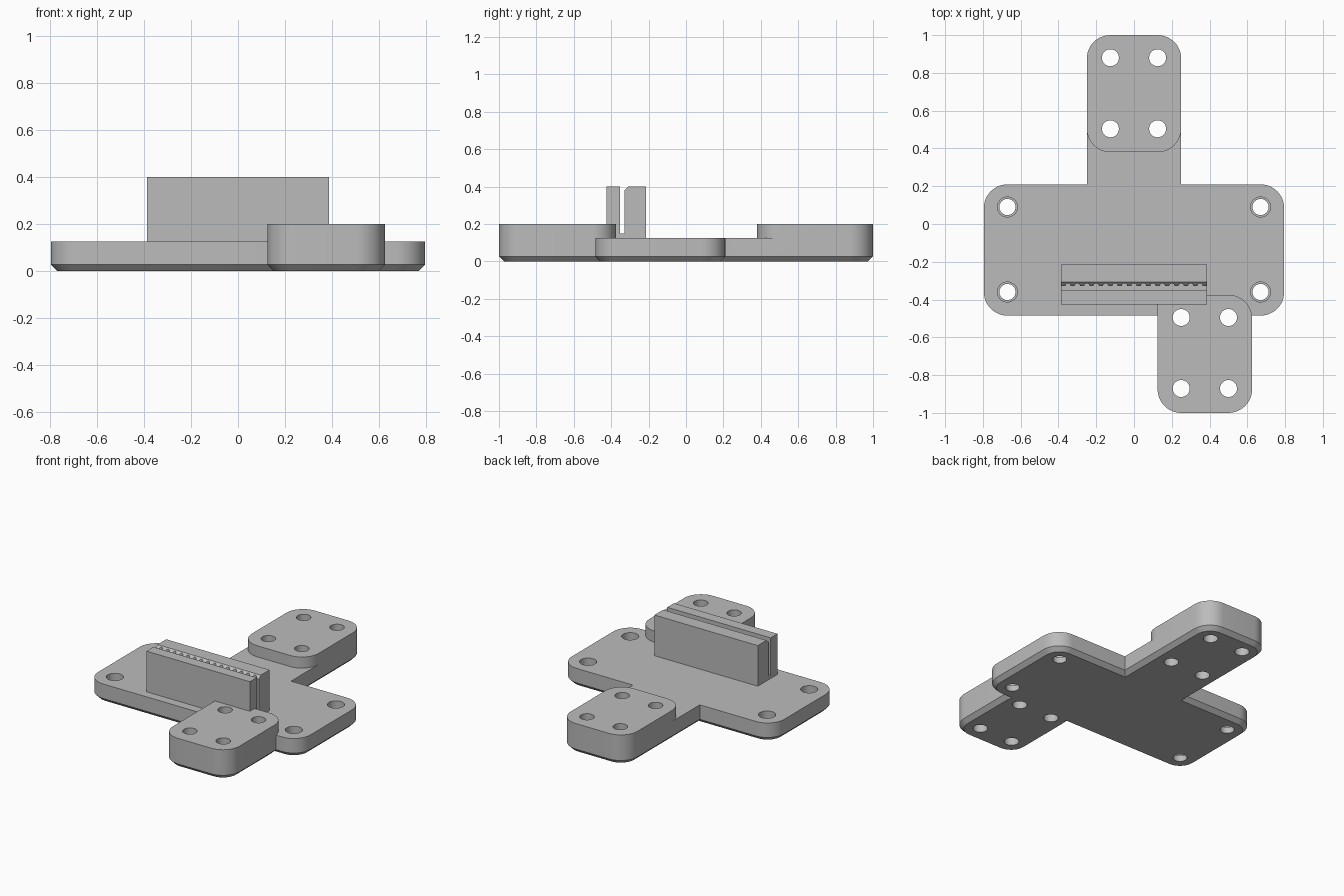
import bpy, bmesh, math
from mathutils import Vector

cube = bpy.data.objects.get("Cube")
if cube:
    bpy.data.objects.remove(cube, do_unlink=True)

grey = bpy.data.materials.new("plain grey")
grey.use_nodes = True
color = (0.5, 0.5, 0.5, 1)
grey.diffuse_color = color
grey.node_tree.nodes["Principled BSDF"].inputs["Base Color"].default_value = color

PLATE_TOP, PAD_TOP, CLAMP_TOP = 0.125, 0.2, 0.4
CHAMFER, CORNER = 0.027, 0.125


def make_object(name, bm):
    bmesh.ops.recalc_face_normals(bm, faces=bm.faces)
    mesh = bpy.data.meshes.new(name)
    bm.to_mesh(mesh)
    bm.free()
    mesh.materials.append(grey)
    obj = bpy.data.objects.new(name, mesh)
    bpy.context.scene.collection.objects.link(obj)
    return obj


def loft(name, loops):
    """Closed solid through a stack of matching point loops."""
    bm = bmesh.new()
    rings = [[bm.verts.new(p) for p in loop] for loop in loops]
    for low, high in zip(rings, rings[1:]):
        for i in range(len(low)):
            j = (i + 1) % len(low)
            bm.faces.new((low[i], low[j], high[j], high[i]))
    bm.faces.new(rings[0][::-1])
    bm.faces.new(rings[-1])
    return make_object(name, bm)


def rect_loop(x0, x1, y0, y1, z, radius, inset=0, steps=12):
    """Rectangle with rounded corners, shrunk by inset."""
    if radius == 0:
        x0, x1, y0, y1 = x0 + inset, x1 - inset, y0 + inset, y1 - inset
        return [(x0, y0, z), (x1, y0, z), (x1, y1, z), (x0, y1, z)]
    centres = [(x1 - radius, y1 - radius), (x0 + radius, y1 - radius),
               (x0 + radius, y0 + radius), (x1 - radius, y0 + radius)]
    r = radius - inset
    points = []
    for quarter, (cx, cy) in enumerate(centres):
        for s in range(steps + 1):
            a = math.pi / 2 * (quarter + s / steps)
            points.append((cx + r * math.cos(a), cy + r * math.sin(a), z))
    return points


def slab(name, x0, x1, y0, y1, top, radius=CORNER):
    """Slab with a chamfered bottom edge."""
    return loft(name, [rect_loop(x0, x1, y0, y1, 0, radius, CHAMFER),
                       rect_loop(x0, x1, y0, y1, CHAMFER, radius),
                       rect_loop(x0, x1, y0, y1, top, radius)])


def cylinder(name, x, y, z0, z1, radius, sides=32):
    bm = bmesh.new()
    bmesh.ops.create_cone(bm, cap_ends=True, segments=sides, radius1=radius,
                          radius2=radius, depth=z1 - z0)
    bmesh.ops.translate(bm, vec=Vector((x, y, (z0 + z1) / 2)), verts=bm.verts)
    return make_object(name, bm)


def combine(target, others, operation):
    """Apply booleans to the target and remove the helper solids."""
    for other in others:
        mod = target.modifiers.new("cut", "BOOLEAN")
        mod.operation, mod.solver, mod.object = operation, "EXACT", other
    graph = bpy.context.evaluated_depsgraph_get()
    mesh = bpy.data.meshes.new_from_object(target.evaluated_get(graph))
    target.modifiers.clear()
    target.data = mesh
    for other in others:
        bpy.data.objects.remove(other, do_unlink=True)


# Belt clamp: one cross-section with a narrow slot, extruded along x
section = [(-0.425, 0.06), (-0.215, 0.06), (-0.215, CLAMP_TOP), (-0.308, CLAMP_TOP),
           (-0.328, 0.38), (-0.328, 0.148), (-0.352, 0.148), (-0.352, CLAMP_TOP),
           (-0.425, CLAMP_TOP)]
clamp = loft("belt_clamp", [[(x, y, z) for y, z in section] for x in (-0.387, 0.387)])

# Tooth grooves in the rear wall of the slot
grooves = [cylinder("groove", k * 0.05, -0.328, 0.148, 0.45, 0.014, 16)
           for k in range(-7, 8)]
combine(clamp, grooves, "DIFFERENCE")

# Base plate, neck and the two raised mounting pads
bracket = slab("bracket", -0.795, 0.795, -0.485, 0.21, PLATE_TOP)
pads = [slab("neck", -0.25, 0.25, -0.1, 0.6, PLATE_TOP, 0),
        slab("rear_pad", -0.25, 0.25, 0.38, 1, PAD_TOP),
        slab("front_pad", 0.125, 0.625, -1, -0.375, PAD_TOP),
        loft("pad_corner", [rect_loop(0.125, 0.3, -0.52, -0.375, z, 0)
                            for z in (0.06, PAD_TOP)])]
combine(bracket, pads + [clamp], "UNION")

# Screw holes through the pads, stepped holes in the plate corners
holes = []
for cx, cy in ((0, 0.692), (0.375, -0.683)):
    for sx in (-0.125, 0.125):
        for sy in (-0.188, 0.188):
            holes.append(cylinder("pad_hole", cx + sx, cy + sy, -0.1, 0.3, 0.045))
for x in (-0.67, 0.67):
    for y in (-0.36, 0.09):
        holes.append(cylinder("plate_hole", x, y, -0.1, 0.3, 0.043))
        holes.append(cylinder("plate_counterbore", x, y, 0.04, 0.3, 0.053))
combine(bracket, holes, "DIFFERENCE")

# Smooth the rounded corners and hole walls, keep edges sharp
bpy.ops.object.select_all(action="DESELECT")
bracket.select_set(True)
bpy.context.view_layer.objects.active = bracket
bpy.ops.object.shade_smooth_by_angle(angle=math.radians(30))
